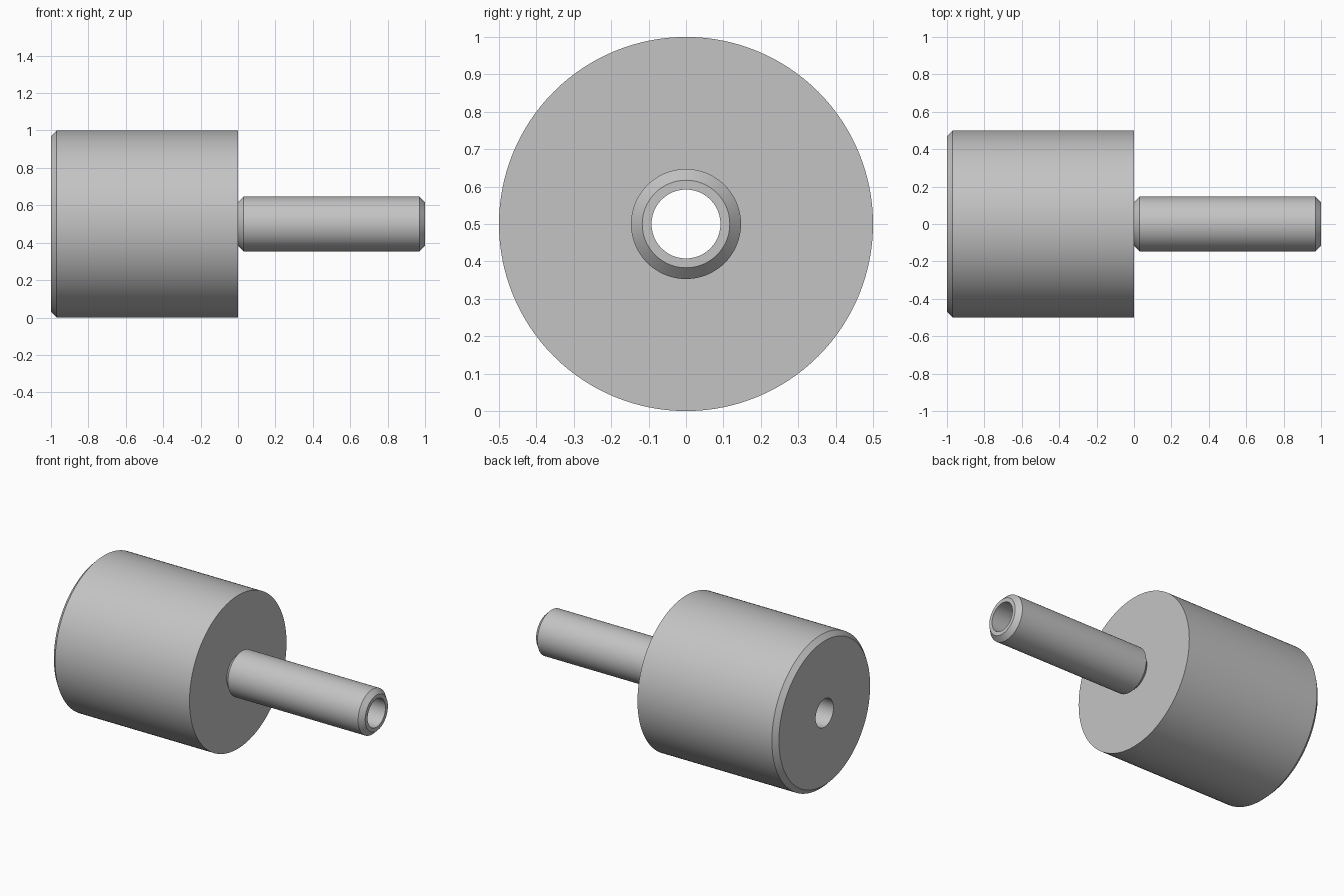
import bpy, bmesh, math
from mathutils import Vector

cube = bpy.data.objects.get("Cube")
if cube:
    bpy.data.objects.remove(cube, do_unlink=True)

SEGMENTS = 128
AXIS_Z = 0.5          # height of the turning axis
BODY_R, SHAFT_R, BORE_R = 0.5, 0.147, 0.092
CHAMFER = 0.03

grey = bpy.data.materials.new("Plain grey")
grey.use_nodes = True
colour = (0.55, 0.55, 0.55, 1)
grey.diffuse_color = colour
grey.node_tree.nodes["Principled BSDF"].inputs["Base Color"].default_value = colour


def lathe(name, profile):
    """Turn a closed (x, radius) profile around the x axis."""
    bm = bmesh.new()
    verts = [bm.verts.new((x, 0, r)) for x, r in profile]
    edges = [bm.edges.new((v, verts[(i + 1) % len(verts)])) for i, v in enumerate(verts)]
    bmesh.ops.spin(bm, geom=verts + edges, cent=(0, 0, 0), axis=(1, 0, 0),
                   angle=math.tau, steps=SEGMENTS, use_merge=False)
    bmesh.ops.remove_doubles(bm, verts=bm.verts, dist=1e-5)
    bmesh.ops.recalc_face_normals(bm, faces=bm.faces)
    bmesh.ops.translate(bm, verts=bm.verts, vec=Vector((0, 0, AXIS_Z)))
    mesh = bpy.data.meshes.new(name)
    bm.to_mesh(mesh)
    bm.free()
    mesh.materials.append(grey)
    obj = bpy.data.objects.new(name, mesh)
    bpy.context.collection.objects.link(obj)
    bpy.ops.object.select_all(action='DESELECT')
    obj.select_set(True)
    bpy.context.view_layer.objects.active = obj
    bpy.ops.object.shade_smooth_by_angle(angle=math.radians(30))
    return obj


# Wide body, narrow shaft chamfered at both ends, and the bore through both
lathe("bored_stepped_shaft", [
    (-1, BORE_R),
    (-1, BODY_R - CHAMFER),
    (-1 + CHAMFER, BODY_R),
    (0, BODY_R),
    (0, SHAFT_R - CHAMFER),
    (CHAMFER, SHAFT_R),
    (1 - CHAMFER, SHAFT_R),
    (1, SHAFT_R - CHAMFER),
    (1, BORE_R),
])
